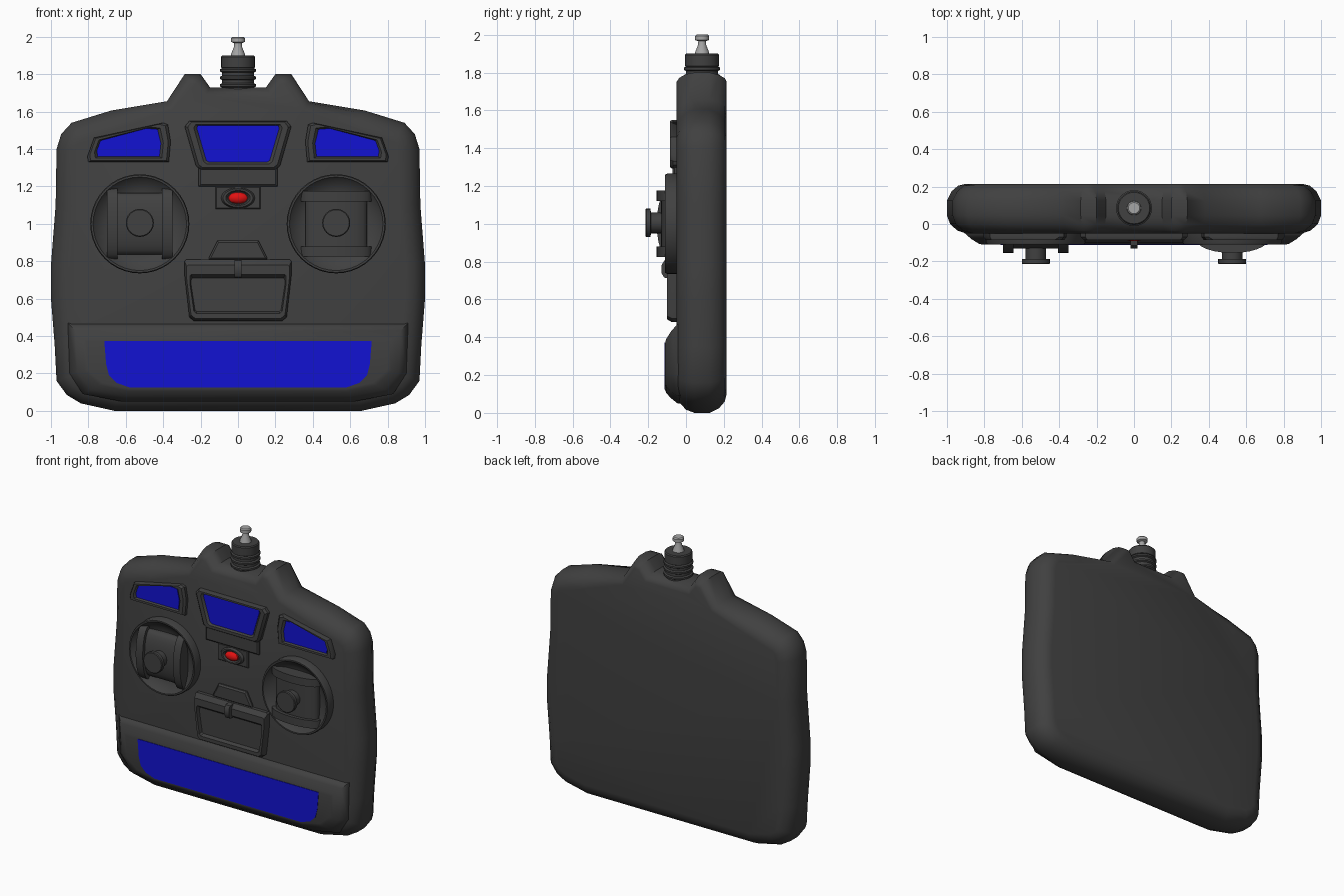
import bpy, bmesh, math
from mathutils import Vector

if "Cube" in bpy.data.objects:
    bpy.data.objects.remove(bpy.data.objects["Cube"])


def material(name, rgb):
    m = bpy.data.materials.new(name)
    m.diffuse_color = (*rgb, 1)
    m.use_nodes = True
    m.node_tree.nodes["Principled BSDF"].inputs["Base Color"].default_value = m.diffuse_color
    return m


DARK = material("dark_plastic", (0.052, 0.052, 0.052))
BLUE = material("blue_panel", (0.006, 0.006, 0.65))
RED = material("red_light", (0.75, 0.006, 0.006))
METAL = material("metal", (0.38, 0.38, 0.38))


def loft(name, rings, mat=DARK, angle=35):
    """Skin a closed solid through rings of equal point count."""
    bm = bmesh.new()
    vs = [[bm.verts.new(p) for p in r] for r in rings]
    n = len(rings[0])
    for a, b in zip(vs, vs[1:]):
        for i in range(n):
            j = (i + 1) % n
            bm.faces.new((a[i], a[j], b[j], b[i]))
    bm.faces.new(vs[0])
    bm.faces.new(vs[-1])
    bmesh.ops.recalc_face_normals(bm, faces=bm.faces)
    me = bpy.data.meshes.new(name)
    bm.to_mesh(me)
    bm.free()
    ob = bpy.data.objects.new(name, me)
    bpy.context.collection.objects.link(ob)
    me.materials.append(mat)
    bpy.ops.object.select_all(action='DESELECT')
    bpy.context.view_layer.objects.active = ob
    ob.select_set(True)
    bpy.ops.object.shade_smooth_by_angle(angle=math.radians(angle))
    return ob


def lathe(name, profile, centre, axis='Y', mat=DARK, n=32, sx=1, sz=1):
    """Profile of (radius, position along axis)."""
    cx, c = centre
    rings = []
    for r, h in profile:
        ring = []
        for i in range(n):
            t = 2 * math.pi * i / n
            u, v = cx + sx * r * math.cos(t), c + sz * r * math.sin(t)
            ring.append((u, h, v) if axis == 'Y' else (u, v, h))
        rings.append(ring)
    return loft(name, rings, mat)


def both(half):
    """Complete an outline from its right half, bottom to top."""
    return half + [(-x, z) for x, z in reversed(half)]


def at(pts, y):
    return [(x, y, z) for x, z in pts]


def mix(a, b, t):
    return [(p[0] + (q[0] - p[0]) * t, p[1] + (q[1] - p[1]) * t) for p, q in zip(a, b)]


def inset(pts, d, weight=lambda p: 1):
    out = []
    for i, p in enumerate(pts):
        a, p, b = Vector(pts[i - 1]), Vector(p), Vector(pts[(i + 1) % len(pts)])
        e, f = (p - a).normalized(), (b - p).normalized()
        n1, n2 = Vector((-e.y, e.x)), Vector((-f.y, f.x))
        out.append(tuple(p + (n1 + n2) / (1 + n1.dot(n2)) * d * weight(p)))
    return out


def window(name, outer, inner):
    """Raised rounded frame with a sunken blue panel."""
    loft(name + "_frame", [at(outer, -0.04), at(outer, -0.07),
                           at(mix(outer, inner, 0.25), -0.085),
                           at(mix(outer, inner, 0.75), -0.085), at(inner, -0.07)])
    loft(name + "_panel", [at(inner, -0.065), at(inner, -0.074)], BLUE)


def plate(name, pts, y0, y1, bevel=0.01):
    loft(name, [at(pts, y0), at(pts, y1 + bevel), at(inset(pts, bevel), y1)])


# Main case: outline lofted through rounded edges
case = both([(0.66, 0.005), (0.84, 0.04), (0.915, 0.085), (0.97, 0.16), (0.98, 0.35),
             (1.0, 0.6), (1.0, 0.78), (0.975, 1.1), (0.97, 1.4), (0.945, 1.48),
             (0.89, 1.54), (0.68, 1.605), (0.38, 1.655), (0.285, 1.8), (0.2, 1.8),
             (0.15, 1.73)])
case[0], case[-1] = (0.66, 0.0), (-0.66, 0.0)
soft = lambda p: 0.5 if p[1] > 1.64 else 1
loft("case", [at(inset(case, d, soft), y) for y, d in
              [(-0.05, 0.1), (-0.035, 0.055), (0, 0.017), (0.045, 0), (0.125, 0),
               (0.175, 0.025), (0.205, 0.06), (0.215, 0.1)]], angle=50)

# Bulging lower front with blue panel
low = both([(0.62, 0.05), (0.83, 0.09), (0.9, 0.2), (0.91, 0.47)])
top = both([(0.58, 0.12), (0.72, 0.15), (0.8, 0.22), (0.81, 0.37)])
loft("lower_bulge", [at(low, -0.02), at(low, -0.045), at(mix(low, top, 0.4), -0.08),
                     at(mix(low, top, 0.8), -0.105), at(top, -0.11)], angle=50)
strip = both([(0.58, 0.125), (0.65, 0.15), (0.69, 0.19), (0.705, 0.25), (0.715, 0.373)])
loft("lower_panel", [at(strip, -0.10), at(strip, -0.113)], BLUE)

# Side windows
for side, s in (("left", -1), ("right", 1)):
    o = [(0.37, 1.33), (0.8, 1.33), (0.805, 1.36), (0.77, 1.46), (0.40, 1.54), (0.375, 1.53), (0.36, 1.44)]
    i = [(0.42, 1.36), (0.75, 1.36), (0.755, 1.39), (0.735, 1.445), (0.49, 1.51), (0.43, 1.505), (0.412, 1.43)]
    window(side + "_window", [(s * x, z) for x, z in o], [(s * x, z) for x, z in i])

# Centre window, its apron and the red light
window("centre_window", both([(0.2, 1.29), (0.225, 1.31), (0.285, 1.52), (0.26, 1.55)]),
       both([(0.155, 1.33), (0.17, 1.34), (0.22, 1.51), (0.215, 1.525)]))
plate("centre_apron", both([(0.21, 1.2), (0.21, 1.31)]), -0.04, -0.072)
plate("light_base", both([(0.12, 1.08), (0.12, 1.2)]), -0.04, -0.06, 0.005)
lathe("light_ring", [(0.09, -0.05), (0.09, -0.065), (0.08, -0.078), (0.065, -0.078), (0.055, -0.066)],
      (0, 1.138), sz=0.62)
lathe("red_light", [(0.052, -0.06), (0.05, -0.075), (0.035, -0.087), (0.012, -0.092)],
      (0, 1.138), mat=RED, n=20, sz=0.6)

# Strap pad with scooped face and hook
pad = both([(0.235, 0.48), (0.26, 0.5), (0.285, 0.72), (0.285, 0.8), (0.275, 0.81)])
scoop = both([(0.22, 0.53), (0.23, 0.54), (0.25, 0.67), (0.25, 0.7), (0.245, 0.71)])
loft("strap_pad", [at(pad, -0.04), at(pad, -0.075), at(mix(pad, scoop, 0.3), -0.1),
                   at(mix(pad, scoop, 0.8), -0.1), at(scoop, -0.075)])
plate("strap_tab", both([(0.155, 0.81), (0.155, 0.82), (0.11, 0.91)]), -0.04, -0.07)
hook = [(-0.06, 0.71), (-0.115, 0.715), (-0.13, 0.74), (-0.13, 0.78), (-0.115, 0.805), (-0.06, 0.81)]
loft("strap_hook", [[(x, y, z) for y, z in hook] for x in (-0.018, 0.018)])


def arc_block(name, cx, u0, u1, half, base, peak, upright):
    """Arched strip across a gimbal, curving along its length."""
    prof = [(half * math.sin(t), base + (peak - base) * math.cos(t))
            for t in [math.radians(-90 + 15 * k) for k in range(13)]]
    prof = [(-half, -0.05)] + prof + [(half, -0.05)]
    rings = [[(cx + u, y, 1 + v) if upright else (cx + v, y, 1 + u) for v, y in prof]
             for u in (u0, u1)]
    loft(name, rings)


# Gimbals: dished ring, arched drum, two rails and a stick
for side, cx, upright in (("left", -0.525, True), ("right", 0.525, False)):
    lathe(side + "_gimbal_ring", [(0.265, -0.04), (0.265, -0.1), (0.26, -0.11), (0.25, -0.11),
                                  (0.242, -0.1), (0.2, -0.07), (0.16, -0.06)], (cx, 1.0), n=40)
    arc_block(side + "_gimbal_drum", cx, -0.13, 0.13, 0.165, -0.08, -0.132, upright)
    for k, s in enumerate((-1, 1)):
        a, b = sorted((s * 0.12, s * 0.175))
        arc_block(f"{side}_gimbal_rail_{k}", cx, a, b, 0.19, -0.085, -0.155, upright)
    lathe(side + "_stick", [(0.055, -0.1), (0.055, -0.186), (0.075, -0.187), (0.075, -0.21),
                            (0.07, -0.215)], (cx, 1.005), n=24)

# Antenna base with ribs, and metal tip
ribs = [(0.085, 1.66)]
for z in (1.74, 1.78, 1.82):
    ribs += [(0.085, z - 0.012), (0.096, z - 0.006), (0.096, z + 0.006), (0.085, z + 0.012)]
lathe("antenna_base", ribs + [(0.09, 1.835), (0.09, 1.893), (0.084, 1.9)], (0, 0.085), 'Z')
lathe("antenna_tip", [(0.04, 1.89), (0.036, 1.91), (0.022, 1.945), (0.02, 1.966), (0.037, 1.972),
                      (0.037, 1.993), (0.03, 2.0)], (0, 0.085), 'Z', METAL, 20)
